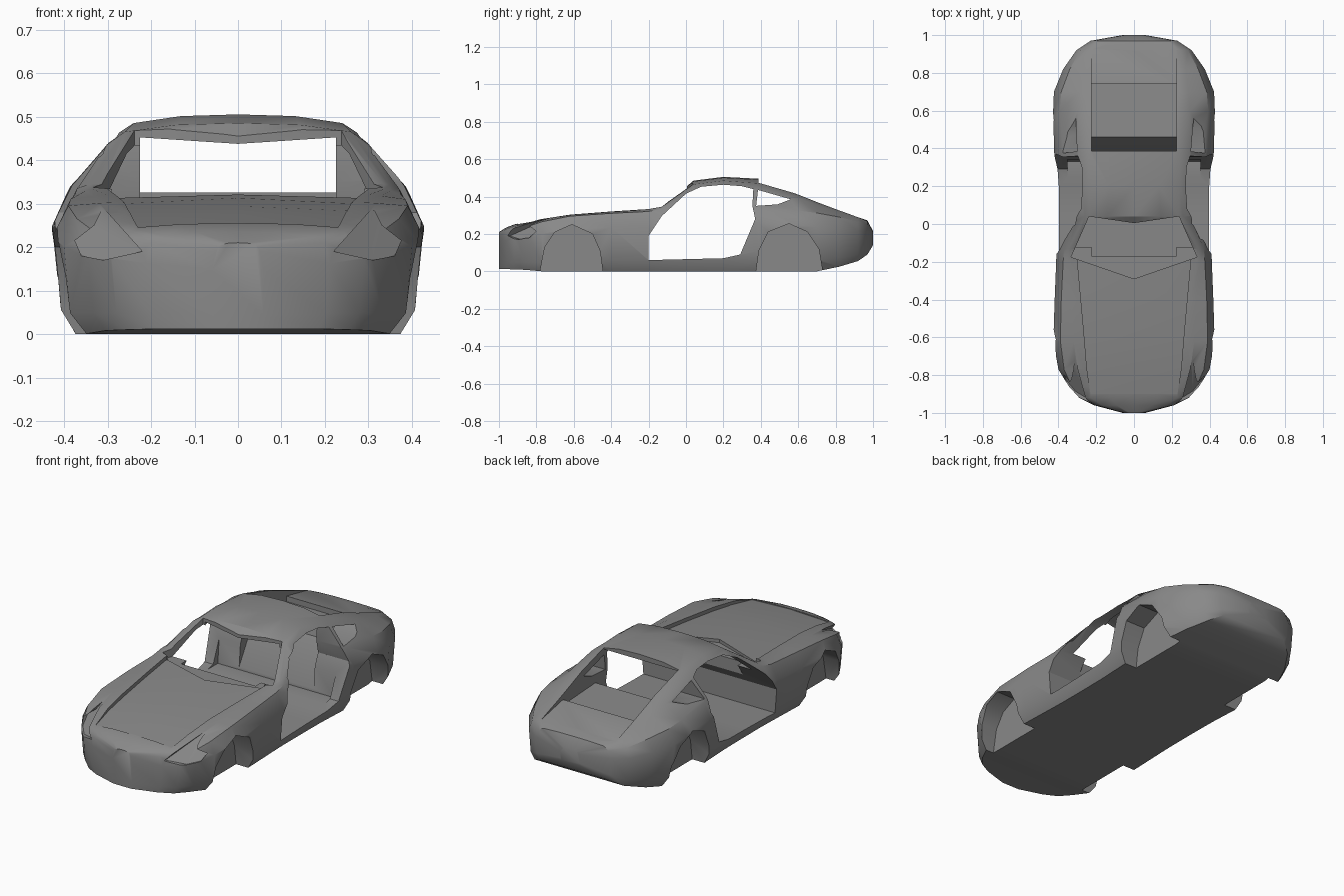
import bpy, bmesh, math

cube = bpy.data.objects.get("Cube")
if cube:
    bpy.data.objects.remove(cube, do_unlink=True)

paint = bpy.data.materials.new("grey_paint")
paint.use_nodes = True
paint.diffuse_color = (0.25, 0.25, 0.25, 1)
paint.node_tree.nodes["Principled BSDF"].inputs["Base Color"].default_value = paint.diffuse_color


def add_object(name, bm):
    """Turn a closed bmesh into a painted object with outward normals."""
    bmesh.ops.recalc_face_normals(bm, faces=bm.faces)
    if bm.calc_volume(signed=True) < 0:
        bmesh.ops.reverse_faces(bm, faces=bm.faces)
    mesh = bpy.data.meshes.new(name)
    bm.to_mesh(mesh)
    bm.free()
    mesh.materials.append(paint)
    obj = bpy.data.objects.new(name, mesh)
    bpy.context.collection.objects.link(obj)
    return obj


def loft(name, rings):
    """Skin a list of equally long closed rings and cap both ends."""
    bm = bmesh.new()
    loops = [[bm.verts.new(p) for p in ring] for ring in rings]
    for lower, upper in zip(loops, loops[1:]):
        count = len(lower)
        for i in range(count):
            j = (i + 1) % count
            bm.faces.new((lower[i], lower[j], upper[j], upper[i]))
    bm.faces.new(loops[0])
    bm.faces.new(loops[-1])
    return add_object(name, bm)


def side_prism(name, profile, left, right):
    """Extrude a (y, z) profile across the car between two x positions."""
    return loft(name, [[(x, y, z) for y, z in profile] for x in (left, right)])


def volume(mesh):
    bm = bmesh.new()
    bm.from_mesh(mesh)
    result = bm.calc_volume(signed=True)
    bm.free()
    return result


def cut(target, cutter):
    """Subtract the cutter, taking the first solver that leaves a sound solid."""
    before = volume(target.data)
    cutter.hide_render = True
    modifier = target.modifiers.new("opening", "BOOLEAN")
    modifier.operation = "DIFFERENCE"
    modifier.object = cutter
    for solver in ("MANIFOLD", "EXACT"):
        modifier.solver = solver
        bpy.context.view_layer.update()
        evaluated = target.evaluated_get(bpy.context.evaluated_depsgraph_get())
        mesh = bpy.data.meshes.new_from_object(evaluated)
        if before * 0.4 < volume(mesh) < before:
            target.data = mesh
            break
    target.modifiers.remove(modifier)
    bpy.data.objects.remove(cutter, do_unlink=True)


def body_ring(y, floor, waist, shoulder, shoulder_z, edge, edge_z, crown_z):
    """Symmetric cross-section: crown, roof or bonnet edge, shoulder, waist, sill."""
    waist_z = floor + (shoulder_z - floor) * 0.76
    low_z = floor + (shoulder_z - floor) * 0.18
    rise = edge_z - shoulder_z
    pillar = (edge + (shoulder - edge) * 0.35 + rise * 0.06, shoulder_z + rise * 0.75)
    half = [(edge * 0.55, edge_z + (crown_z - edge_z) * 0.8), (edge, edge_z), pillar,
            (shoulder, shoulder_z), (waist, waist_z),
            (waist * 0.965, low_z), (waist * 0.885, floor)]
    mirrored = [(-x, z) for x, z in reversed(half)]
    return [(x, y, z) for x, z in [(0, crown_z)] + half + mirrored]


# Body skin: y, floor, waist, shoulder, shoulder z, edge, edge z, crown z
sections = [
    (-1, .012, .06, .05, .19, .04, .205, .21),
    (-.96, .012, .21, .2, .21, .17, .225, .235),
    (-.92, .01, .29, .27, .225, .23, .24, .25),
    (-.86, .008, .345, .33, .235, .24, .255, .265),
    (-.77, 0, .4, .37, .265, .26, .28, .28),
    (-.62, 0, .427, .39, .295, .28, .303, .298),
    (-.4, 0, .42, .385, .31, .3, .32, .317),
    (-.2, 0, .412, .375, .32, .335, .333, .33),
    (-.13, 0, .41, .37, .335, .335, .345, .34),
    (.04, 0, .41, .36, .345, .26, .465, .485),
    (.2, 0, .412, .365, .35, .24, .485, .505),
    (.39, 0, .423, .385, .34, .24, .47, .495),
    (.6, 0, .428, .393, .325, .235, .41, .4),
    (.7, 0, .424, .385, .312, .23, .37, .35),
    (.82, .025, .375, .34, .29, .23, .325, .31),
    (.92, .055, .305, .285, .265, .22, .29, .288),
    (.97, .09, .23, .21, .25, .18, .268, .272),
    (1, .14, .06, .05, .2, .04, .21, .215),
]
car_body = loft("car_body", [body_ring(*row) for row in sections])

# Bonnet panel sunk between the front wings: y, half width, side z, crown z
bonnet_rows = [(-.9, .23, .243, .252), (-.76, .25, .265, .276),
               (-.61, .262, .283, .294), (-.41, .28, .299, .313), (-.19, .3, .312, .327)]
cut(car_body, loft("bonnet_cutter", [
    [(-w, y, side_z), (0, y, crown), (w, y, side_z), (w, y, .6), (-w, y, .6)]
    for y, w, side_z, crown in bonnet_rows]))

# Door openings
door_profile = [(-.2, .06), (-.2, .19), (-.13, .295), (0, .415), (.08, .452),
                (.2, .463), (.3, .455), (.36, .44), (.355, .35), (.37, .28),
                (.29, .09), (.2, .07)]
cut(car_body, side_prism("door_cutter", door_profile, -.6, .6))

# Cabin space behind the door edges
cabin_profile = [(.19, .08), (.33, .08), (.352, .328), (.19, .328)]
cut(car_body, side_prism("cabin_cutter", cabin_profile, -.353, .353))

# Headroom, rear window opening, parcel shelf and sunken rear deck
rear_profile = [(-.17, .085), (.325, .085), (.46, .31), (.74, .295), (.74, .325),
                (.93, .286), (.93, .7), (.394, .7), (.386, .465), (.06, .462),
                (0, .435), (-.17, .31)]
cut(car_body, side_prism("rear_window_cutter", rear_profile, -.225, .225))

# Small quarter windows behind the doors
quarter_profile = [(.375, .35), (.385, .435), (.56, .385), (.49, .358)]
cut(car_body, side_prism("quarter_window_cutter", quarter_profile, -.6, .6))

# Windscreen opening with a pointed cowl
screen_plan = [(.333, -.175), (.238, .04), (0, .005), (-.238, .04),
               (-.333, -.175), (0, -.29)]
cut(car_body, loft("windscreen_cutter",
                   [[(x, y, z) for x, y in screen_plan] for z in (.302, .8)]))

# Faceted wheel wells on both sides
front_arch = [(-.78, -.1), (-.78, 0), (-.755, .13), (-.7, .21), (-.61, .25),
              (-.5, .2), (-.46, .11), (-.445, 0), (-.445, -.1)]
rear_arch = [(.375, -.1), (.375, 0), (.39, .11), (.44, .21), (.55, .255),
             (.65, .21), (.71, .12), (.73, 0), (.73, -.1)]
for side in (-1, 1):
    for arch in (front_arch, rear_arch):
        cut(car_body, side_prism("wheel_well_cutter", arch, side * .3, side * .6))

# Shallow headlight recesses that follow the slope of the nose
lamp_outline = [(.22, .19), (.31, .29), (.33, .25), (.375, .215), (.36, .18), (.31, .17)]
for side in (-1, 1):
    front = [(side * x, -1.2, z) for x, z in lamp_outline]
    back = [(side * x, .93 * x + 1.42 * z - 1.415, z) for x, z in lamp_outline]
    cut(car_body, loft("headlight_cutter", [front, back]))

# Soft panels with crisp opening edges
bpy.ops.object.select_all(action="DESELECT")
car_body.select_set(True)
bpy.context.view_layer.objects.active = car_body
bpy.ops.object.shade_smooth_by_angle(angle=math.radians(32))
